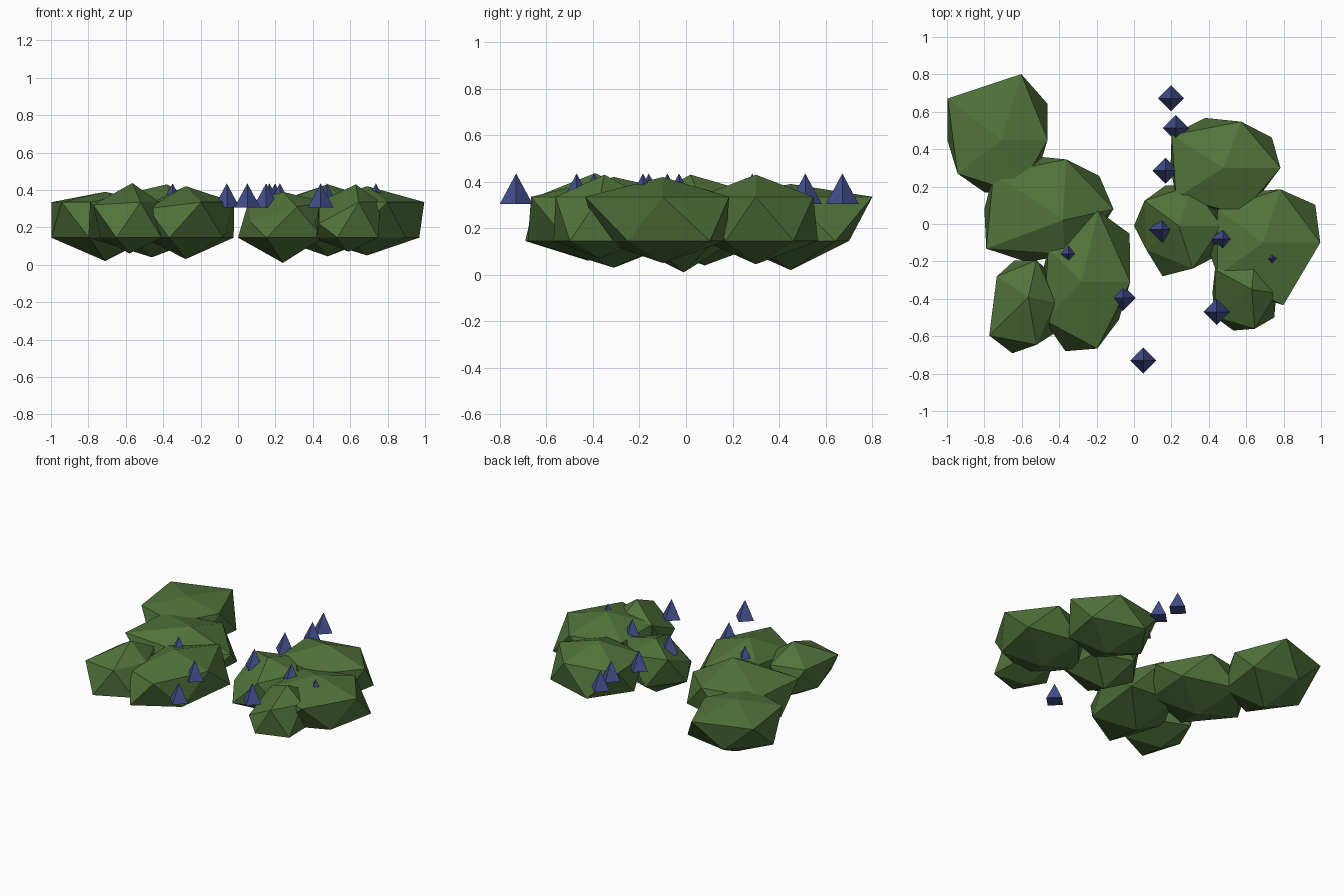
import bpy
import bmesh
import math

default_cube = bpy.data.objects.get("Cube")
if default_cube:
    bpy.data.objects.remove(default_cube, do_unlink=True)


def make_material(name, colour):
    material = bpy.data.materials.new(name)
    material.use_nodes = True
    material.diffuse_color = colour
    material.node_tree.nodes["Principled BSDF"].inputs["Base Color"].default_value = colour
    return material


leaf_green = make_material("leaf green", (0.083, 0.174, 0.044, 1))
berry_blue = make_material("berry blue", (0.055, 0.076, 0.26, 1))


def finish(name, bm, material):
    mesh = bpy.data.meshes.new(name)
    bm.to_mesh(mesh)
    bm.free()
    mesh.materials.append(material)
    part = bpy.data.objects.new(name, mesh)
    bpy.context.collection.objects.link(part)
    return part


def make_clump(name, centre, size, poles, percents, peak=(0, 0), heights={}):
    """Squashed icosahedron; percents stretch its ring corners, one per tenth turn.
    peak shifts the top corner, heights overrides the height of single ring corners."""
    bm = bmesh.new()
    bmesh.ops.create_icosphere(bm, subdivisions=1, radius=1)
    low, high = poles
    for v in bm.verts:
        if v.co.z > 0.8:
            v.co = (centre[0] + peak[0], centre[1] + peak[1], high)
        elif v.co.z < -0.8:
            v.co = (centre[0], centre[1], low)
        else:
            angle = math.atan2(v.co.y, v.co.x)
            corner = round(angle / (math.pi / 5)) % 10
            stretch = percents[corner] / 100
            ring_height = 0.335 if v.co.z > 0 else 0.145
            v.co = (centre[0] + size[0] * stretch * math.cos(angle),
                    centre[1] + size[1] * stretch * math.sin(angle),
                    heights.get(corner, ring_height))
    return finish(name, bm, leaf_green)


# Leafy clumps: centre, ring radii, bottom and top heights, corner stretch
make_clump("back_right_clump", (-.71, .45), (.31, .33), (.02, .39),
           (80, 99, 112, 80, 114, 93, 93, 90, 90, 80))
make_clump("middle_right_clump", (-.46, .08), (.34, .3), (.04, .43),
           (103, 100, 93, 100, 106, 100, 120, 100, 85, 90), peak=(.08, -.06),
           heights={0: .28})
make_clump("front_right_clump", (-.58, -.42), (.2, .25), (.06, .437),
           (80, 95, 95, 95, 95, 78, 120, 114, 95, 105), peak=(.015, .03),
           heights={6: .32, 4: .32})
make_clump("inner_right_clump", (-.28, -.31), (.26, .36), (.03, .42),
           (100, 122, 111, 85, 85, 85, 96, 108, 104, 95), heights={6: .3})
make_clump("back_left_clump", (.48, .3), (.3, .26), (.045, .43),
           (101, 106, 100, 108, 115, 95, 105, 90, 100, 85))
make_clump("inner_left_clump", (.24, -.01), (.24, .24), (.01, .39),
           (95, 95, 95, 95, 95, 100, 90, 118, 100, 110), heights={6: .23, 8: .31})
make_clump("outer_left_clump", (.69, -.1), (.3, .3), (.05, .42),
           (102, 115, 100, 95, 100, 102, 100, 95, 117, 85))
make_clump("front_left_clump", (.59, -.37), (.18, .2), (.07, .43),
           (95, 105, 100, 100, 108, 95, 108, 105, 100, 110), peak=(.04, .02),
           heights={6: .22})

# Small four-sided spikes scattered over the clumps
spike_spots = [(.198, .672), (.224, .513), (.168, .285), (.15, -.03), (.475, -.08),
               (.737, -.185), (.442, -.47), (-.06, -.395), (.05, -.73), (-.35, -.16)]
spike_bottom, spike_top, spike_radius = .305, .435, .07
for number, (x, y) in enumerate(spike_spots, start=1):
    bm = bmesh.new()
    bmesh.ops.create_cone(bm, cap_ends=True, segments=4, radius1=spike_radius,
                          radius2=0, depth=spike_top - spike_bottom)
    bmesh.ops.remove_doubles(bm, verts=bm.verts, dist=0.0001)
    bmesh.ops.translate(bm, verts=bm.verts,
                        vec=(x, y, (spike_bottom + spike_top) / 2))
    finish(f"spike_{number}", bm, berry_blue)
